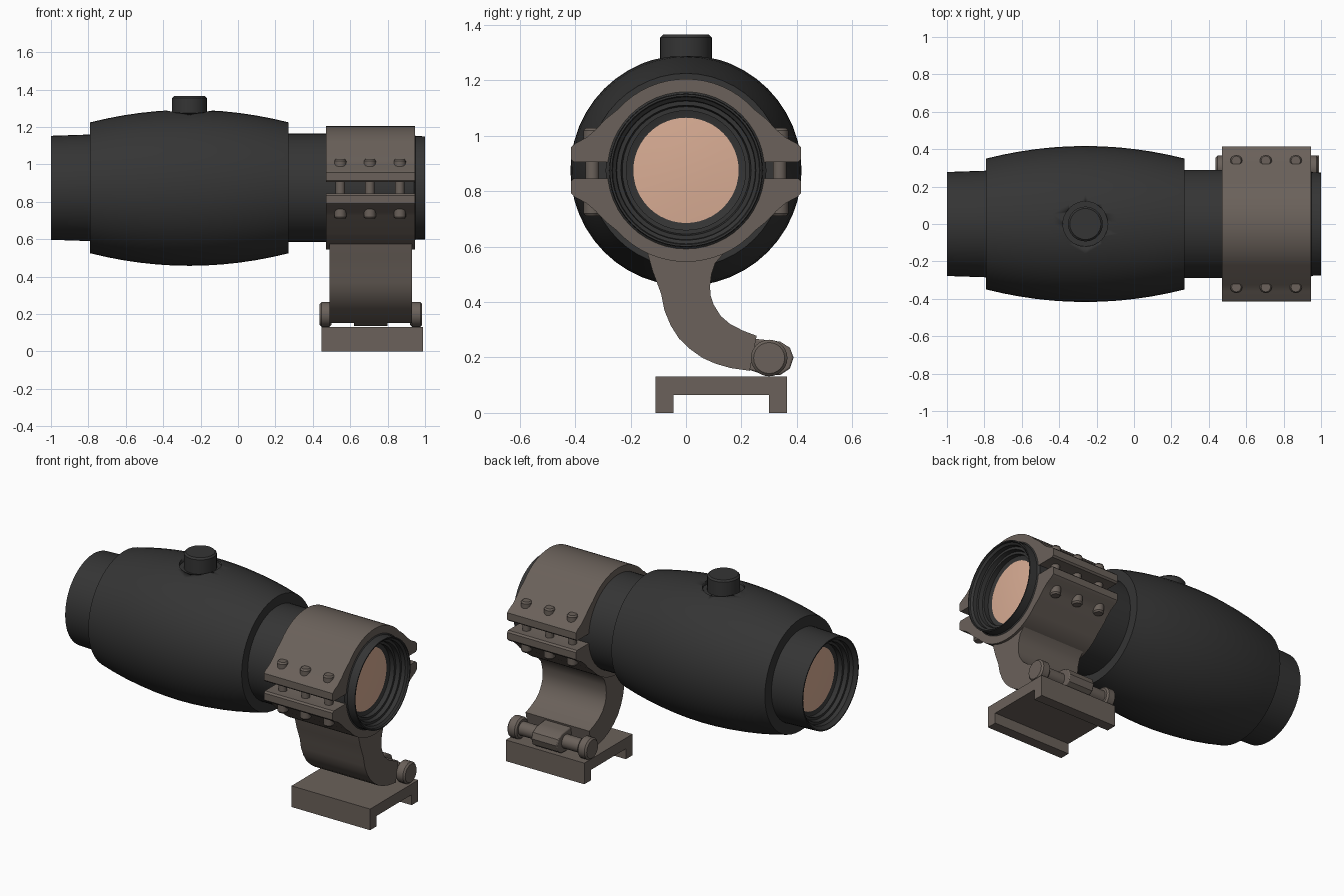
import bpy, bmesh, math
from mathutils import Vector

if "Cube" in bpy.data.objects:
    bpy.data.objects.remove(bpy.data.objects["Cube"])

AXIS = 0.875  # height of the optical axis


def material(name, rgb):
    m = bpy.data.materials.new(name)
    m.diffuse_color = (*rgb, 1)
    m.use_nodes = True
    m.node_tree.nodes["Principled BSDF"].inputs["Base Color"].default_value = m.diffuse_color
    return m


BLACK = material("black_body", (0.035, 0.035, 0.035))
BROWN = material("brown_mount", (0.145, 0.12, 0.103))
GLASS = material("amber_glass", (0.70, 0.42, 0.30))


def finish(name, bm, mat, bevel=0.0, angle=30):
    bmesh.ops.recalc_face_normals(bm, faces=bm.faces)
    me = bpy.data.meshes.new(name)
    bm.to_mesh(me)
    bm.free()
    ob = bpy.data.objects.new(name, me)
    bpy.context.collection.objects.link(ob)
    me.materials.append(mat)
    if bevel:
        b = ob.modifiers.new("bevel", 'BEVEL')
        b.width, b.segments = bevel, 2
        b.limit_method, b.angle_limit = 'ANGLE', math.radians(40)
    bpy.ops.object.select_all(action='DESELECT')
    ob.select_set(True)
    bpy.context.view_layer.objects.active = ob
    bpy.ops.object.shade_smooth_by_angle(angle=math.radians(angle))
    return ob


def lathe(name, profile, mat, origin=(0, 0, AXIS), axis='X', n=48, closed=False):
    """Revolve (along, radius) points about the X or Z axis; radius 0 makes a pole."""
    bm = bmesh.new()
    o = Vector(origin)
    vs = [bm.verts.new(o + Vector((a, r, 0) if axis == 'X' else (r, 0, a))) for a, r in profile]
    pairs = list(zip(vs, vs[1:] + vs[:1]))
    edges = [bm.edges.new(p) for p in (pairs if closed else pairs[:-1])]
    direction = (1, 0, 0) if axis == 'X' else (0, 0, 1)
    bmesh.ops.spin(bm, geom=vs + edges, cent=o, axis=direction,
                   angle=2 * math.pi, steps=n, use_merge=True)
    bmesh.ops.remove_doubles(bm, verts=bm.verts, dist=1e-5)
    return finish(name, bm, mat)


def prism(name, outline, x0, x1, mat, bevel=0.0):
    """Extrude a (y, z) outline along X."""
    bm = bmesh.new()
    f = bm.faces.new([bm.verts.new((x0, y, z)) for y, z in outline])
    r = bmesh.ops.extrude_face_region(bm, geom=[f])
    bmesh.ops.translate(bm, vec=(x1 - x0, 0, 0),
                        verts=[v for v in r['geom'] if isinstance(v, bmesh.types.BMVert)])
    return finish(name, bm, mat, bevel)


def rod(name, x0, x1, y, z, r, mat, c=0.01):
    return lathe(name, [(x0, 0), (x0, r - c), (x0 + c, r), (x1 - c, r), (x1, r - c), (x1, 0)],
                 mat, (0, y, z), 'X', 24)


# Main tube with stepped hollow ends
end = [(0.89, 0.185), (0.90, 0.215), (0.93, 0.215), (0.93, 0.23), (0.955, 0.235),
       (0.955, 0.25), (0.98, 0.252), (0.99, 0.265), (1.0, 0.268), (1.0, 0.275)]
outer = [(0.95, 0.277), (0.94, 0.29), (0.2, 0.29), (-0.7, 0.285), (-0.79, 0.285)]
left_end = [(-x, r + (0.003 if x == 1.0 else 0)) for x, r in reversed(end)]
lathe("optic_tube", [(0.89, 0)] + end + outer + left_end + [(-0.89, 0)], BLACK)

# Lenses at both ends, slightly domed
for side, name in ((1, "right_lens"), (-1, "left_lens")):
    lathe(name, [(side * x, r) for x, r in ((0.902, 0), (0.90, 0.1), (0.893, 0.19), (0.88, 0.19), (0.88, 0))], GLASS)

# Bulging housing
N = 12
bulge = []
for i in range(N + 1):
    t = 2 * i / N - 1
    bulge.append((-0.26 + 0.53 * t, 0.417 - 0.067 * t * t))
housing = lathe("housing", [(-0.79, 0.27)] + bulge + [(0.27, 0.27)], BLACK, n=48, closed=True)

# Round pocket cut into the housing under the knob
pocket = lathe("pocket_cutter", [(1.265, 0), (1.265, 0.12), (1.5, 0.12), (1.5, 0)],
               BLACK, (-0.26, 0, 0), 'Z', 32)
pocket.hide_render = True
pocket.hide_set(True)
cut = housing.modifiers.new("pocket", 'BOOLEAN')
cut.operation, cut.object, cut.solver = 'DIFFERENCE', pocket, 'EXACT'
lathe("top_knob", [(1.2, 0), (1.2, 0.093), (1.355, 0.093), (1.365, 0.083), (1.365, 0)],
      BLACK, (-0.26, 0, 0), 'Z', 32)

# Split clamp ring: one half outline, mirrored about the optical axis
ear = [(0.283, 0.03), (0.405, 0.03), (0.415, 0.04), (0.415, 0.083), (0.40, 0.097),
       (0.36, 0.118), (0.325, 0.148), (0.29, 0.185)]
arc = [(0.33 * math.cos(a), 0.33 * math.sin(a)) for a in
       (math.radians(42 + 6 * i) for i in range(9))]
right = ear + arc
inner = [(0.283 * math.cos(a), 0.283 * math.sin(a)) for a in
         (math.radians(174 - 6 * i) for i in range(29))]
half = right + [(-y, z) for y, z in reversed(right[:-1])][0:] + inner
half = [p for i, p in enumerate(half) if i == 0 or (Vector(p) - Vector(half[i - 1])).length > 1e-4]
for s, name in ((1, "upper_clamp"), (-1, "lower_clamp")):
    prism(name, [(y, AXIS + s * z) for y, z in half], 0.47, 0.945, BROWN)

# Clamp screws, three per side, with domed heads
for side in (-1, 1):
    for i, x in enumerate((0.547, 0.705, 0.865)):
        lathe(f"clamp_screw_{'front' if side < 0 else 'back'}_{i + 1}",
              [(0.71, 0), (0.71, 0.025), (0.72, 0.032), (0.80, 0.032), (0.80, 0.025), (0.95, 0.025),
               (0.95, 0.032), (1.018, 0.032), (1.028, 0.025), (1.028, 0)],
              BROWN, (x, side * 0.338, 0), 'Z', 16)

# Curved arm sweeping from the ring to the hinge
prism("swing_arm", [(-0.14, 0.58), (-0.12, 0.51), (-0.09, 0.43), (-0.078, 0.37), (-0.055, 0.315),
                    (-0.025, 0.268), (0.015, 0.23), (0.06, 0.198), (0.105, 0.178), (0.16, 0.162),
                    (0.23, 0.152), (0.255, 0.278), (0.205, 0.297), (0.16, 0.32), (0.125, 0.35),
                    (0.10, 0.39), (0.088, 0.425), (0.087, 0.46), (0.092, 0.50), (0.105, 0.54),
                    (0.14, 0.58)], 0.49, 0.93, BROWN)

# Hinge tongue, pin and end knobs
prism("hinge_tongue", [(0.20, 0.165), (0.29, 0.135), (0.34, 0.137), (0.375, 0.16), (0.388, 0.20),
                       (0.375, 0.235), (0.34, 0.257), (0.30, 0.262), (0.22, 0.27)],
      0.62, 0.80, BROWN, 0.006)
rod("hinge_pin", 0.45, 0.97, 0.30, 0.198, 0.042, BROWN)
rod("hinge_knob_left", 0.437, 0.50, 0.30, 0.198, 0.066, BROWN)
rod("hinge_knob_right", 0.92, 0.985, 0.30, 0.198, 0.066, BROWN)

# Channel shaped base
prism("rail_base", [(-0.11, 0), (-0.045, 0), (-0.045, 0.065), (0.30, 0.065), (0.30, 0),
                    (0.365, 0), (0.365, 0.132), (-0.11, 0.132)], 0.447, 0.99, BROWN)
